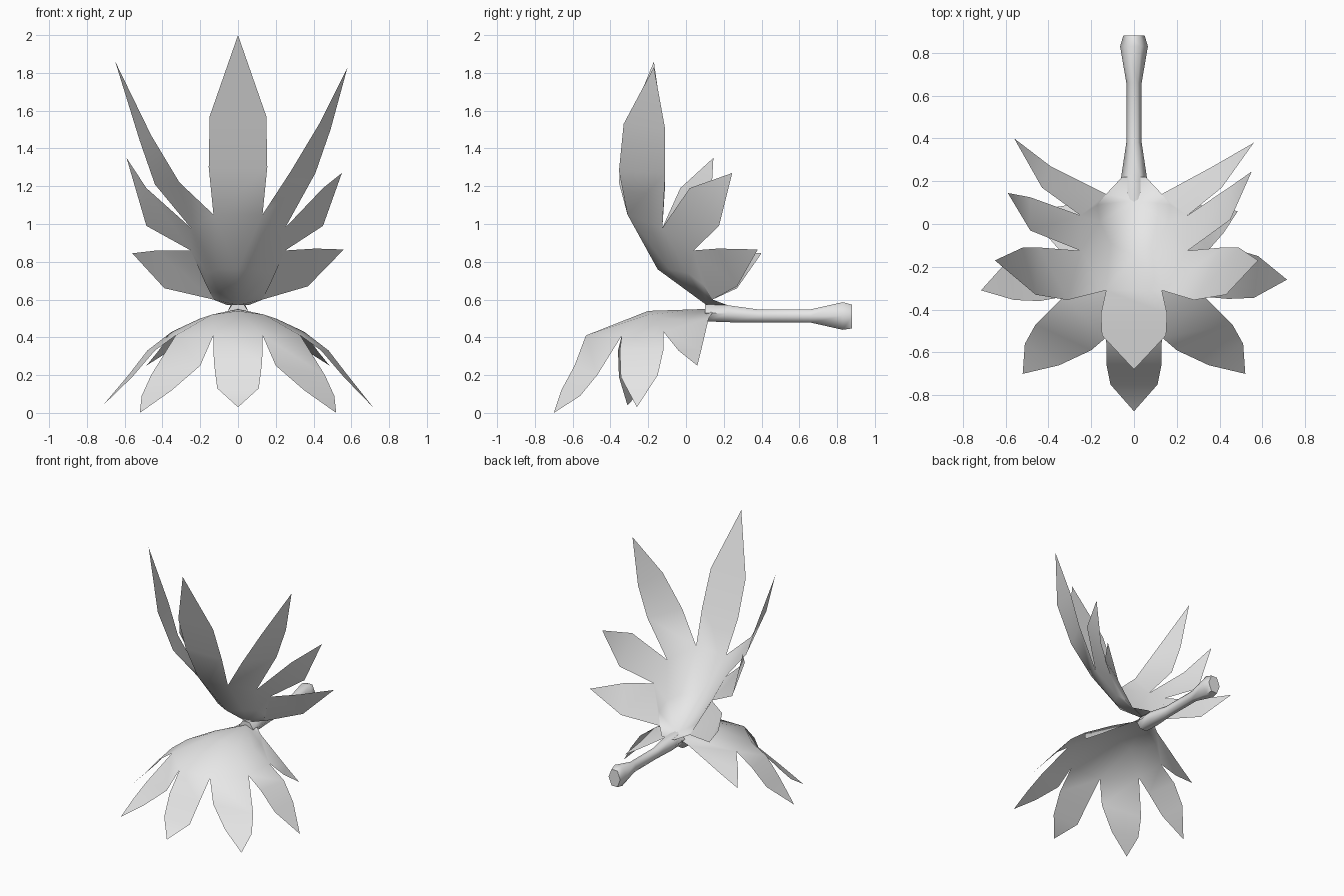
import bpy, bmesh, math
from mathutils import Vector as V

if "Cube" in bpy.data.objects:
    bpy.data.objects.remove(bpy.data.objects["Cube"])

grey = bpy.data.materials.new("light_grey")
grey.diffuse_color = (0.8, 0.8, 0.8, 1)
grey.use_nodes = True
grey.node_tree.nodes["Principled BSDF"].inputs["Base Color"].default_value = grey.diffuse_color


def finish(bm, name, angle):
    me = bpy.data.meshes.new(name)
    bm.to_mesh(me)
    bm.free()
    ob = bpy.data.objects.new(name, me)
    bpy.context.collection.objects.link(ob)
    me.materials.append(grey)
    bpy.ops.object.select_all(action='DESELECT')
    ob.select_set(True)
    bpy.context.view_layer.objects.active = ob
    bpy.ops.object.shade_smooth_by_angle(angle=math.radians(angle))
    return ob


def leaf(name, base, back, mids, notches, middle, lobes, shifts):
    """Palmate leaf: a cupped hub around base, one middle lobe and mirrored side lobes.
    lobes: (inner edge points, tip, outer edge points); shifts: left tip and edge offsets."""
    bm = bmesh.new()
    cache = {}

    def vert(p):
        k = tuple(round(c, 4) for c in p)
        if k not in cache:
            cache[k] = bm.verts.new(k)
        return cache[k]

    def face(*pts):
        bm.faces.new([vert(p) for p in pts])

    def blade(root, a, inner, tip, outer, b, flip):
        left, right = [a] + inner, [b] + outer
        rows = [(root, left[0], right[0])]
        for i in range(len(left) - 1):
            rows.append((left[i], left[i + 1], right[i + 1], right[i]))
        rows.append((left[-1], tip, right[-1]))
        for r in rows:
            face(*(r[::-1] if flip else r))

    for s in (1, -1):
        def m(p, off=(0, 0, 0)):
            q = V(p) + (V(off) if s < 0 else V())
            return (q.x * s, q.y, q.z)
        flip = s < 0
        for i, (inner, tip, outer) in enumerate(lobes):
            ts, es = shifts[i]
            blade(m(mids[i + 1]), m(notches[i]), [m(p, es) for p in inner], m(tip, ts),
                  [m(p, es) for p in outer], m(notches[i + 1]), flip)
        # hub panels between neighbouring lobes
        for i in range(len(mids) - 1):
            for tri in ((m(base), m(mids[i]), m(mids[i + 1])),
                        (m(mids[i]), m(notches[i]), m(mids[i + 1]))):
                face(*(tri[::-1] if flip else tri))
        for tri in ((m(base), m(mids[-1]), m(notches[-1])),
                    (m(base), m(notches[-1]), m(back)),
                    (m(base), m(back), (0, back[1], back[2]))):
            face(*(tri[::-1] if flip else tri))
    # middle lobe
    neg = lambda p: (-p[0], p[1], p[2])
    inner, tip = middle
    blade(mids[0], neg(notches[0]), [neg(p) for p in inner], tip, inner, notches[0], False)
    # all upper sides face up
    bmesh.ops.recalc_face_normals(bm, faces=bm.faces[:])
    bm.normal_update()
    if sum(f.normal.z * f.calc_area() for f in bm.faces) < 0:
        bmesh.ops.reverse_faces(bm, faces=bm.faces[:])
    return finish(bm, name, 60)


# upper leaf, leaning forward
leaf("upper_leaf", (0, .11, .57), (.055, .22, .57),
     mids=[(0, -.15, .76), (.11, -.09, .76), (.16, .01, .74), (.17, .09, .68)],
     notches=[(.13, -.31, 1.05), (.25, -.125, .98), (.25, .04, .86), (.13, .14, .6)],
     middle=([(.155, -.42, 1.3), (.15, -.52, 1.57)], (0, -.68, 2)),
     lobes=[([(.28, -.355, 1.28), (.43, -.33, 1.53)], (.58, -.17, 1.83),
             [(.41, -.11, 1.27), (.49, -.11, 1.5)]),
            ([(.45, .02, 1.19)], (.55, .245, 1.27), [(.45, .175, .99)]),
            ([(.41, .17, .87)], (.56, .38, .865), [(.37, .27, .67)])],
     shifts=[((.07, 0, .03), (.03, 0, -.06)), ((.04, -.1, .08), (.035, -.05, 0)),
             ((0, .02, -.02), (.02, 0, -.01))])

# lower leaf, drooping to the ground
leaf("lower_leaf", (0, .1, .55), (.07, .14, .53),
     mids=[(0, -.2, .54), (.14, -.2, .52), (.2, -.1, .5), (.2, 0, .49)],
     notches=[(.13, -.53, .41), (.33, -.34, .41), (.35, -.12, .43), (.11, .12, .5)],
     middle=([(.128, -.66, .27), (.11, -.75, .13)], (0, -.875, .03)),
     lobes=[([(.2, -.59, .25), (.35, -.66, .12)], (.52, -.7, 0),
             [(.46, -.47, .2), (.51, -.56, .09)]),
            ([(.44, -.35, .33), (.56, -.345, .19)], (.715, -.26, .03),
             [(.48, -.12, .33), (.58, -.15, .2)]),
            ([(.42, -.04, .33)], (.485, .06, .25), [(.36, .08, .33)])],
     shifts=[((0, 0, 0), (0, 0, 0)), ((0, -.05, .01), (0, -.01, 0)), ((0, 0, 0), (0, 0, 0))])

# six-sided stem with a flared end: y, centre z, half width, half height
bm = bmesh.new()
rings = []
for y, z, rx, rz in [(.1, .53, .06, .045), (.22, .525, .06, .045), (.38, .513, .036, .035),
                     (.66, .513, .036, .035), (.83, .513, .065, .073), (.88, .51, .05, .063)]:
    rings.append([bm.verts.new((rx * math.cos(k * math.pi / 3), y,
                                z + rz * math.sin(k * math.pi / 3) / .866)) for k in range(6)])
for a, b in zip(rings, rings[1:]):
    for k in range(6):
        j = (k + 1) % 6
        bm.faces.new((a[k], a[j], b[j], b[k]))
bm.faces.new(rings[-1])
bm.faces.new(rings[0])
bmesh.ops.recalc_face_normals(bm, faces=bm.faces[:])
finish(bm, "stem", 65)
